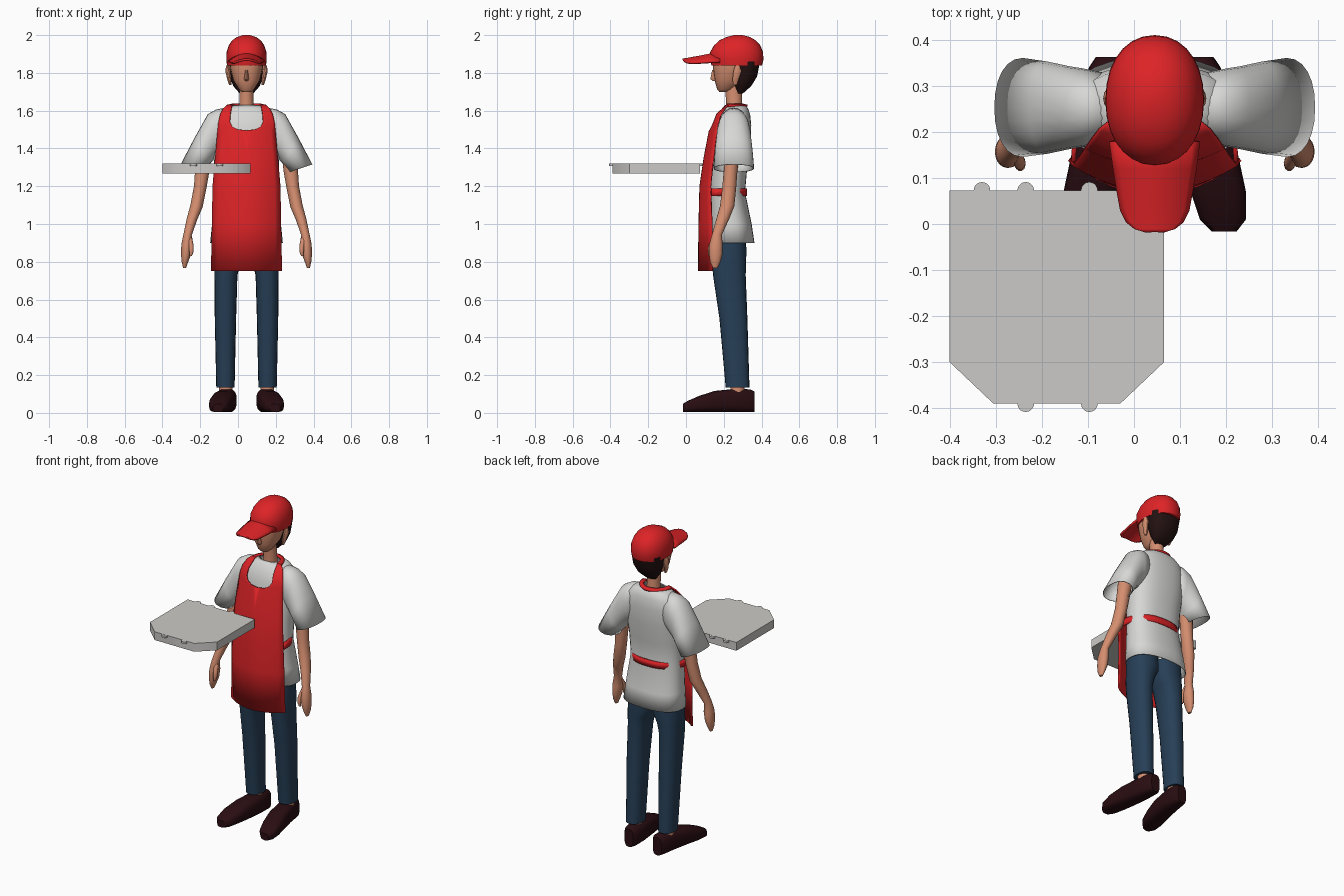
import bpy, bmesh, math
from mathutils import Vector as V

CX = 0.045  # the figure stands slightly right of centre


def mat(name, r, g, b):
    m = bpy.data.materials.new(name)
    m.diffuse_color = (r, g, b, 1)
    return m


RED = mat("red cloth", .73, .017, .02)
SHIRT = mat("white cloth", .68, .68, .67)
SKIN = mat("skin", .66, .27, .16)
DENIM = mat("denim blue", .02, .05, .095)
HAIR = mat("dark hair", .018, .006, .006)
LEATHER = mat("dark leather", .022, .004, .006)
CARD = mat("grey card", .60, .59, .57)


def finish(bm, name, m, mirror=False, thick=0, x=CX, recalc=True):
    if recalc:
        bmesh.ops.recalc_face_normals(bm, faces=bm.faces)
    me = bpy.data.meshes.new(name)
    bm.to_mesh(me)
    bm.free()
    me.materials.append(m)
    ob = bpy.data.objects.new(name, me)
    ob.location.x = x
    bpy.context.collection.objects.link(ob)
    if mirror:
        mod = ob.modifiers.new("mirror", 'MIRROR')
        mod.use_mirror_merge = True
        mod.merge_threshold = .0005
    if thick:
        mod = ob.modifiers.new("thickness", 'SOLIDIFY')
        mod.thickness = thick
        mod.offset = 0
    return ob


def ring(x1, z1, x2, z2, y0, y1):
    """Section through two points in the front plane, spanning y0..y1."""
    p, q = V((x1, 0, z1)), V((x2, 0, z2))
    return (p + q) / 2 + V((0, (y0 + y1) / 2, 0)), (p - q) / 2, V((0, (y1 - y0) / 2, 0))


def level(z, hw, y0, y1, cx=0):
    return ring(cx + hw, z, cx - hw, z, y0, y1)


def loft(name, rings, m, power=2.0, n=20, caps=True, **kw):
    bm = bmesh.new()
    e = 2 / power
    f = lambda t: math.copysign(abs(t) ** e, t)
    rows = []
    for c, u, v in rings:
        rows.append([bm.verts.new(c + u * f(math.cos(a)) + v * f(math.sin(a)))
                     for a in (2 * math.pi * i / n for i in range(n))])
    for r, s in zip(rows, rows[1:]):
        for i in range(n):
            j = (i + 1) % n
            bm.faces.new((r[i], r[j], s[j], s[i]))
    if caps:
        bm.faces.new(rows[0])
        bm.faces.new(rows[-1])
    return finish(bm, name, m, **kw)


def sheet(name, fn, nu, nv, m, **kw):
    """Grid surface from fn(u index, v index) -> point."""
    bm = bmesh.new()
    g = [[bm.verts.new(fn(i, j)) for j in range(nv + 1)] for i in range(nu + 1)]
    for i in range(nu):
        for j in range(nv):
            bm.faces.new((g[i][j], g[i + 1][j], g[i + 1][j + 1], g[i][j + 1]))
    return finish(bm, name, m, **kw)


# Head, nose, ears, neck, hair
loft("head", [level(1.698, .022, .178, .215), level(1.712, .04, .165, .25),
              level(1.76, .07, .152, .30), level(1.82, .086, .143, .34),
              level(1.87, .093, .142, .37), level(1.92, .085, .16, .37)], SKIN, 2.3)
loft("nose", [level(1.758, .009, .14, .17), level(1.768, .013, .128, .17),
              level(1.815, .007, .138, .16)], SKIN, n=10)
loft("ears", [ring(.092, 1.735, .08, 1.735, .25, .27), ring(.102, 1.765, .08, 1.765, .245, .28),
              ring(.112, 1.81, .085, 1.81, .25, .295), ring(.108, 1.838, .088, 1.838, .26, .285)],
     SKIN, n=10, mirror=True)
loft("neck", [level(1.57, .048, .21, .305), level(1.64, .038, .213, .297),
              level(1.74, .036, .205, .295)], SKIN)
loft("hair", [level(1.69, .035, .27, .30), level(1.73, .07, .255, .345),
              level(1.78, .089, .24, .376), level(1.86, .1, .225, .392)], HAIR, 2.3)

# Cap and arched brim
loft("cap", [level(1.838, .103, .135, .402), level(1.87, .107, .128, .41),
             level(1.91, .106, .128, .408), level(1.945, .094, .148, .394),
             level(1.972, .076, .176, .37), level(1.99, .05, .215, .338),
             level(2.0, .02, .255, .30)], RED, 2.15, n=28)
BRIM = [(.18, .095, 1.905), (.12, .087, 1.895), (.07, .079, 1.885), (.03, .072, 1.878),
        (.005, .06, 1.873), (-.01, .042, 1.871), (-.017, .018, 1.87)]


def brim(i, j):
    y, hw, z = BRIM[i]
    x = hw * (j / 6 - 1)
    return x, y, z - .042 * (x / .09) ** 2


sheet("cap_brim", brim, 6, 12, RED, thick=.012)

# Shirt
loft("shirt_body", [level(.90, .19, .13, .36), level(1.0, .18, .128, .345),
                    level(1.17, .164, .125, .31), level(1.3, .168, .127, .322),
                    level(1.42, .176, .135, .34), level(1.52, .178, .15, .343),
                    level(1.58, .16, .17, .337), level(1.613, .115, .195, .325),
                    level(1.628, .07, .21, .31)], SHIRT, 2.4, n=28, caps=False, thick=.005)
loft("sleeves", [ring(.10, 1.615, .11, 1.40, .18, .325), ring(.16, 1.604, .15, 1.37, .17, .335),
                 ring(.203, 1.58, .168, 1.35, .165, .34), ring(.27, 1.46, .195, 1.32, .155, .35),
                 ring(.346, 1.315, .227, 1.275, .148, .358)],
     SHIRT, 2.2, n=24, caps=False, mirror=True, thick=.005)

# Apron: rows of height, inner edge (neck scoop), outer edge, centre y, side y
APRON = [(.752, 0, .186, .067, .14), (1.0, 0, .181, .07, .137), (1.2, 0, .178, .075, .13),
         (1.35, 0, .165, .097, .145), (1.495, 0, .152, .125, .165), (1.5, .045, .151, .126, .166),
         (1.515, .075, .15, .128, .167), (1.54, .088, .147, .135, .172),
         (1.58, .085, .138, .15, .185), (1.61, .08, .122, .188, .205), (1.63, .076, .10, .213, .222)]


def apron(i, j):
    z, a, b, yc, ye = APRON[i]
    x = a + (b - a) * j / 6
    return x, yc + (ye - yc) * (x / b) ** 2, z


sheet("apron", apron, len(APRON) - 1, 6, RED, mirror=True, thick=.008)


def neck_strap(i, j):
    a = math.pi / 2 * i / 10
    r = .076 + .024 * j
    return r * math.cos(a), .217 + (r + .008) * math.sin(a), 1.631 - .006 * j


def waist_tie(i, j):
    a = math.pi / 2 * i / 12
    f = lambda t: abs(t) ** .8
    return .176 * f(math.cos(a)), .135 + .184 * f(math.sin(a)), 1.148 + .04 * j


sheet("neck_strap", neck_strap, 10, 1, RED, mirror=True, thick=.012)
sheet("waist_tie", waist_tie, 12, 1, RED, mirror=True, thick=.01)

# Arms, hands, thumbs
loft("arms", [ring(.26, 1.45, .18, 1.41, .205, .29), ring(.272, 1.29, .198, 1.27, .2, .272),
              ring(.278, 1.2, .212, 1.19, .192, .266), ring(.297, 1.1, .232, 1.09, .18, .256),
              ring(.316, 1.03, .262, 1.02, .16, .228), ring(.334, .945, .29, .94, .137, .19),
              ring(.345, .89, .288, .885, .122, .194), ring(.347, .84, .295, .835, .122, .192),
              ring(.343, .80, .31, .795, .128, .182), ring(.336, .768, .32, .768, .142, .167)],
     SKIN, mirror=True)
loft("thumbs", [ring(.318, .93, .287, .925, .14, .165), ring(.306, .89, .28, .885, .118, .148),
                ring(.303, .85, .281, .85, .115, .138), ring(.302, .83, .29, .83, .12, .132)],
     SKIN, n=10, mirror=True)

# Trousers, ankles
loft("trouser_legs", [ring(.17, .95, -.003, .95, .14, .315), ring(.173, .86, -.003, .86, .137, .32),
                      ring(.172, .80, .03, .80, .138, .318), ring(.17, .73, .048, .73, .143, .316),
                      ring(.168, .5, .055, .5, .177, .325), ring(.16, .135, .063, .135, .21, .336)],
     DENIM, 2.3, mirror=True)
loft("ankles", [level(.09, .036, .235, .31, .11), level(.16, .036, .235, .31, .11)],
     SKIN, mirror=True)


# Shoes, lofted heel to toe and turned slightly outward
def shoe(y, cx, hw, h):
    return V((cx, y, .004 + h / 2)), V((hw, 0, 0)), V((0, 0, h / 2))


loft("shoes", [shoe(.362, .098, .03, .11), shoe(.34, .098, .045, .121), shoe(.25, .106, .054, .122),
               shoe(.15, .122, .059, .112), shoe(.07, .138, .06, .086), shoe(.01, .148, .05, .06),
               shoe(-.016, .151, .027, .044)], LEATHER, 3, mirror=True)

# Flat box with cut front corners
bm = bmesh.new()
outline = [(-.4, .073), (-.4, -.3), (-.305, -.39), (-.03, -.39), (.065, -.3), (.065, .073)]
face = bm.faces.new([bm.verts.new((x, y, 1.268)) for x, y in outline])
up = bmesh.ops.extrude_face_region(bm, geom=[face])["geom"]
bmesh.ops.translate(bm, vec=(0, 0, .052), verts=[g for g in up if isinstance(g, bmesh.types.BMVert)])
finish(bm, "flat_box", CARD, x=0)

# Round locking tabs on its edges
bm = bmesh.new()
for x, y in [(-.33, .073), (-.235, .073), (-.097, .073), (-.235, -.39), (-.097, -.39)]:
    c = bmesh.ops.create_cone(bm, cap_ends=True, segments=20, radius1=.018, radius2=.018, depth=.012)
    bmesh.ops.translate(bm, vec=(x, y, 1.3135), verts=c["verts"])
finish(bm, "box_tabs", CARD, x=0)

# Smooth shading with sharp edges kept
for ob in bpy.context.collection.objects:
    ob.select_set(True)
    bpy.context.view_layer.objects.active = ob
bpy.ops.object.shade_smooth_by_angle(angle=math.radians(45))
